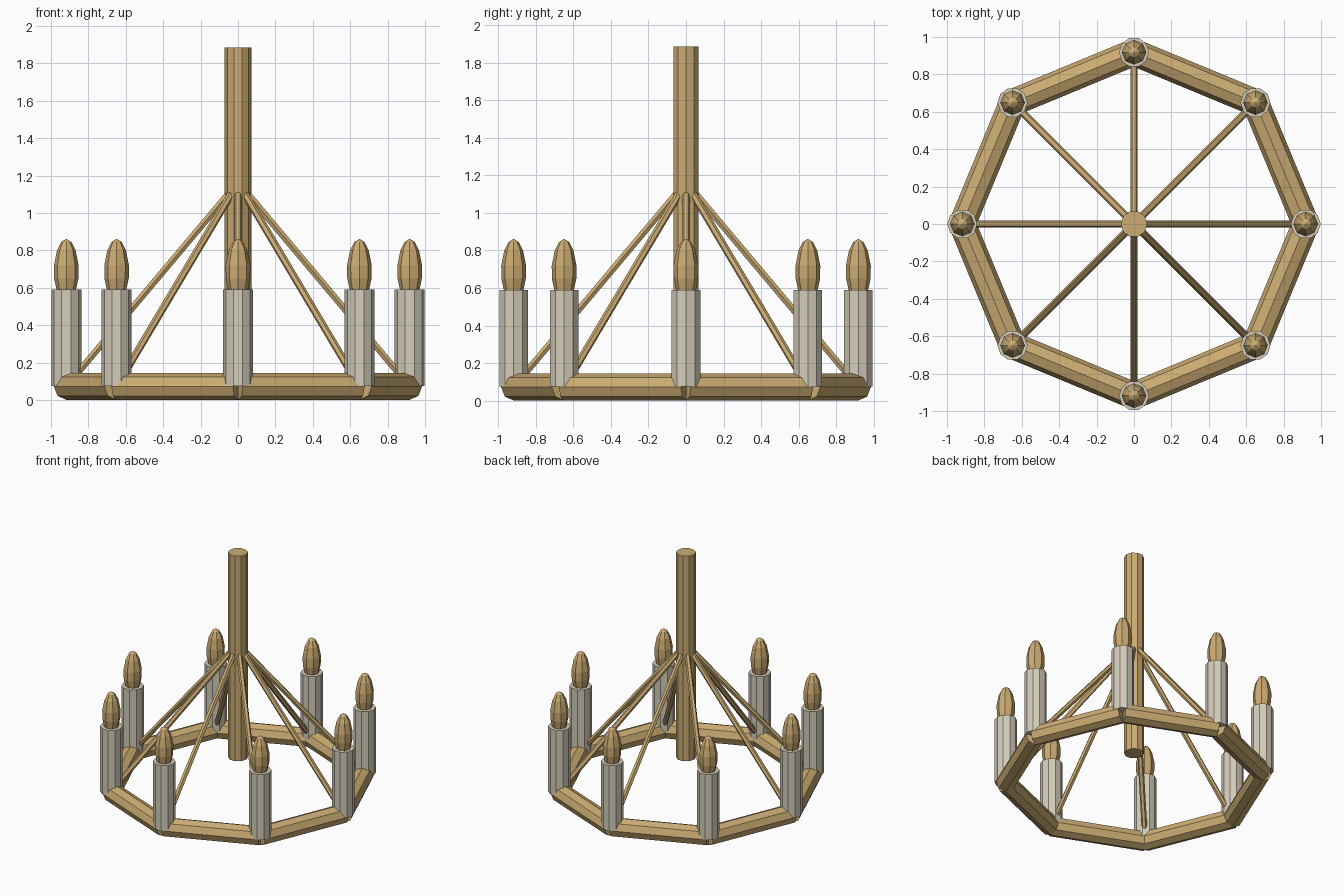
import bpy, math
from mathutils import Vector

cube = bpy.data.objects.get("Cube")
if cube:
    bpy.data.objects.remove(cube, do_unlink=True)


def material(name, rgb):
    m = bpy.data.materials.new(name)
    m.use_nodes = True
    m.diffuse_color = (*rgb, 1)
    m.node_tree.nodes["Principled BSDF"].inputs["Base Color"].default_value = (*rgb, 1)
    return m


wood = material("tan wood", (0.60, 0.41, 0.17))
wax = material("cream wax", (0.66, 0.61, 0.49))


def rod(name, start, end, radius, sides, mat, turn=0.0):
    """Flat-shaded prism between two points; turn spins it about its axis."""
    start, end = Vector(start), Vector(end)
    axis = end - start
    side = Vector((0, 0, 1)).cross(axis)
    side = side.normalized() if side.length > 1e-5 else Vector((1, 0, 0))
    up = axis.normalized().cross(side)
    ring = []
    for i in range(sides):
        a = math.tau * i / sides + turn
        ring.append((side * math.cos(a) + up * math.sin(a)) * radius)
    verts = [start + v for v in ring] + [end + v for v in ring]
    faces = [(i, (i + 1) % sides, sides + (i + 1) % sides, sides + i) for i in range(sides)]
    faces += [tuple(reversed(range(sides))), tuple(range(sides, 2 * sides))]
    return add_mesh(name, verts, faces, mat)


def lathe(name, x, y, profile, sides, mat):
    """Spin a (radius, height) profile that closes on a point at the top."""
    verts, faces = [], []
    for r, z in profile[:-1]:
        for i in range(sides):
            a = math.tau * i / sides
            verts.append((x + r * math.cos(a), y + r * math.sin(a), z))
    verts.append((x, y, profile[-1][1]))
    rows, tip = len(profile) - 1, len(verts) - 1
    for i in range(sides):
        j = (i + 1) % sides
        for k in range(rows - 1):
            b = k * sides
            faces.append((b + i, b + j, b + sides + j, b + sides + i))
        faces.append(((rows - 1) * sides + i, (rows - 1) * sides + j, tip))
    faces.append(tuple(reversed(range(sides))))
    return add_mesh(name, verts, faces, mat)


def add_mesh(name, verts, faces, mat):
    me = bpy.data.meshes.new(name)
    me.from_pydata(verts, [], faces)
    me.materials.append(mat)
    ob = bpy.data.objects.new(name, me)
    bpy.context.collection.objects.link(ob)
    return ob


ARMS = 8
RING_R = 0.918
RING_Z = 0.073
FLAME = [(0.05, 0.58), (0.065, 0.65), (0.066, 0.72), (0.05, 0.80), (0.027, 0.845), (0, 0.862)]


def around(i, r, z):
    a = math.tau * i / ARMS
    return (r * math.cos(a), r * math.sin(a), z)


# Central pole
rod("pole", (0, 0, 0.27), (0, 0, 1.885), 0.071, 10, wood)

for i in range(ARMS):
    # Ring beam, square-cut at both ends
    rod("ring_beam", around(i, RING_R, RING_Z), around(i + 1, RING_R, RING_Z), 0.072, 8, wood)
    # Sloping support from the pole to the ring
    rod("support", around(i, 0.045, 1.11), around(i, RING_R, RING_Z), 0.02, 6, wood)
    # Candle and its flame
    rod("candle", around(i, RING_R, 0.075), around(i, RING_R, 0.59), 0.08, 10, wax)
    x, y, z = around(i, RING_R, 0)
    lathe("flame", x, y, FLAME, 8, wood)
